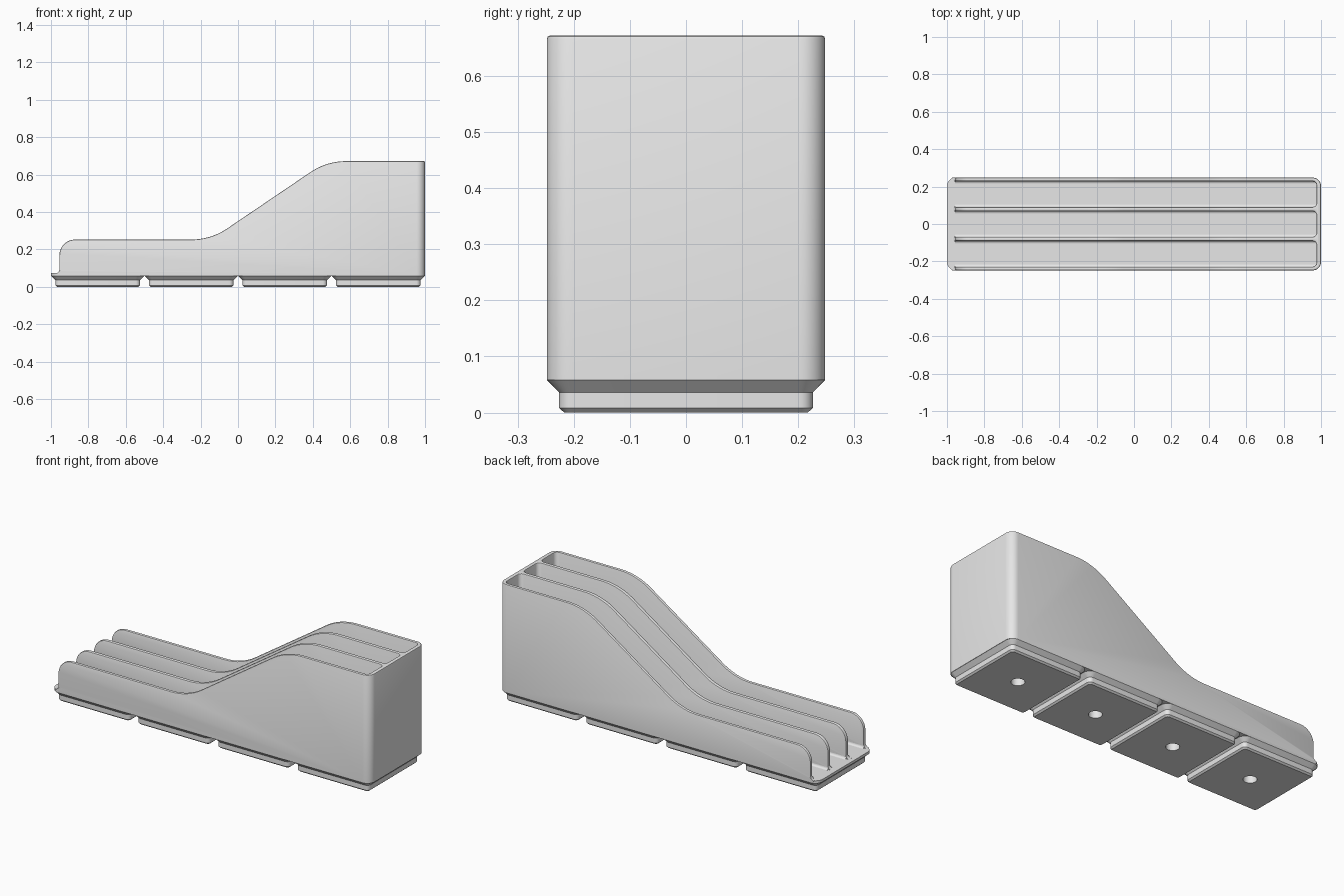
import bpy, bmesh, math
from mathutils import Vector, Matrix

cube = bpy.data.objects.get("Cube")
if cube:
    bpy.data.objects.remove(cube, do_unlink=True)

grey = bpy.data.materials.new("light grey plastic")
grey.use_nodes = True
grey.diffuse_color = (0.8, 0.8, 0.8, 1)
grey.node_tree.nodes["Principled BSDF"].inputs["Base Color"].default_value = (0.8, 0.8, 0.8, 1)

HALF_X, HALF_Y, CORNER = 1.0, 0.248, 0.045
PLATE_LOW, PLATE_TOP, TOP = 0.058, 0.073, 0.672


def rounded(corners, steps=8):
    """Outline through (u, v, radius) corners, each replaced by an arc."""
    out = []
    for i, (u, v, r) in enumerate(corners):
        p = Vector((u, v))
        if r == 0:
            out.append(p)
            continue
        a = (Vector(corners[i - 1][:2]) - p).normalized()
        b = (Vector(corners[(i + 1) % len(corners)][:2]) - p).normalized()
        half = a.angle(b) / 2
        centre = p + (a + b).normalized() * (r / math.sin(half))
        start = p + a * (r / math.tan(half)) - centre
        end = p + b * (r / math.tan(half)) - centre
        turn = math.atan2(start.x * end.y - start.y * end.x, start.dot(end))
        for k in range(steps + 1):
            out.append(centre + Matrix.Rotation(turn * k / steps, 2) @ start)
    return out


def rectangle(hx, hy, r):
    return rounded([(-hx, -hy, r), (hx, -hy, r), (hx, hy, r), (-hx, hy, r)])


def loft(name, rings):
    """Closed solid through matching rings of 3D points."""
    bm = bmesh.new()
    loops = [[bm.verts.new(p) for p in ring] for ring in rings]
    for low, high in zip(loops, loops[1:]):
        for i in range(len(low)):
            j = (i + 1) % len(low)
            bm.faces.new((low[i], low[j], high[j], high[i]))
    bm.faces.new(loops[0])
    bm.faces.new(loops[-1])
    bmesh.ops.recalc_face_normals(bm, faces=bm.faces)
    mesh = bpy.data.meshes.new(name)
    bm.to_mesh(mesh)
    bm.free()
    mesh.materials.append(grey)
    obj = bpy.data.objects.new(name, mesh)
    bpy.context.collection.objects.link(obj)
    return obj


def combine(obj, cutter, operation):
    """Apply a boolean and remove the cutter."""
    mod = obj.modifiers.new("cut", 'BOOLEAN')
    mod.object, mod.operation, mod.solver = cutter, operation, 'EXACT'
    graph = bpy.context.evaluated_depsgraph_get()
    mesh = bpy.data.meshes.new_from_object(obj.evaluated_get(graph))
    obj.modifiers.clear()
    obj.data = mesh
    bpy.data.objects.remove(cutter, do_unlink=True)


def finish(obj):
    bpy.ops.object.select_all(action='DESELECT')
    obj.select_set(True)
    bpy.context.view_layer.objects.active = obj
    bpy.ops.object.shade_smooth_by_angle(angle=math.radians(32))


# Walls: comb-shaped plan with three slots open towards -x
START, BACK = -0.974, 0.976
plan = [(START, -HALF_Y, 0), (HALF_X, -HALF_Y, CORNER), (HALF_X, HALF_Y, CORNER), (START, HALF_Y, 0)]
slots = [(y - 0.069, y + 0.069) for y in (0.16, 0, -0.16)]
for low, high in slots:
    plan += [(START, high, 0), (BACK, high, 0.022), (BACK, low, 0.022), (START, low, 0)]
plan = rounded(plan)
walls = loft("slot_walls", [[(p.x, p.y, z) for p in plan] for z in (0.066, 0.8)])

# Sweeping side silhouette trims the walls
side = rounded([(-0.99, 0.04, 0), (-0.99, PLATE_TOP, 0), (-0.955, PLATE_TOP, 0.02),
                (-0.955, 0.253, 0.085), (-0.145, 0.253, 0.34), (0.474, TOP, 0.34),
                (1.1, TOP, 0), (1.1, 0.04, 0)], 12)
trim = loft("silhouette", [[(p.x, y, p.y) for p in side] for y in (-0.4, 0.4)])
combine(walls, trim, 'INTERSECT')

# Softened upper rims of the walls
bm = bmesh.new()
bm.from_mesh(walls.data)
rims = [e for e in bm.edges if len(e.link_faces) == 2
        and e.calc_face_angle(0) > math.radians(45)
        and min(v.co.z for v in e.verts) > 0.085]
bmesh.ops.bevel(bm, geom=rims, offset=0.006, segments=2, profile=0.5,
                affect='EDGES', clamp_overlap=False)
bm.to_mesh(walls.data)
bm.free()
finish(walls)

# Floor plate
outline = rectangle(HALF_X, HALF_Y, CORNER)
finish(loft("floor_plate", [[(p.x, p.y, z) for p in outline] for z in (PLATE_LOW, PLATE_TOP)]))

# Small fillets along the foot of every slot wall
R = 0.012
for n, (low, high) in enumerate(slots):
    for label, y, s in (("right", low, 1), ("left", high, -1)):
        arc = [(y + s * R * (1 - math.sin(a)), PLATE_TOP + R * (1 - math.cos(a)))
               for a in (math.pi / 2 * k / 4 for k in range(5))]
        arc.append((y - s * 0.002, PLATE_TOP + R))
        arc.append((y - s * 0.002, PLATE_TOP - 0.002))
        arc.append((y + s * R, PLATE_TOP - 0.002))
        finish(loft(f"slot_fillet_{label}_{n + 1}",
                    [[(x, v, z) for v, z in arc] for x in (-0.957, BACK)]))

# Four stepped feet, each with a round hole underneath
for n in range(4):
    cx = -0.75 + 0.5 * n
    rings = [[(cx + p.x, p.y, z) for p in rectangle(h, h, h - 0.203)]
             for z, h in ((0, 0.217), (0.008, 0.226), (0.036, 0.226), (0.058, 0.248))]
    foot = loft(f"base_foot_{n + 1}", rings)
    circle = [(math.cos(t) * 0.035, math.sin(t) * 0.035)
              for t in (math.tau * k / 32 for k in range(32))]
    hole = loft("hole", [[(cx + x, y, z) for x, y in circle] for z in (-0.02, 0.05)])
    combine(foot, hole, 'DIFFERENCE')
    finish(foot)
